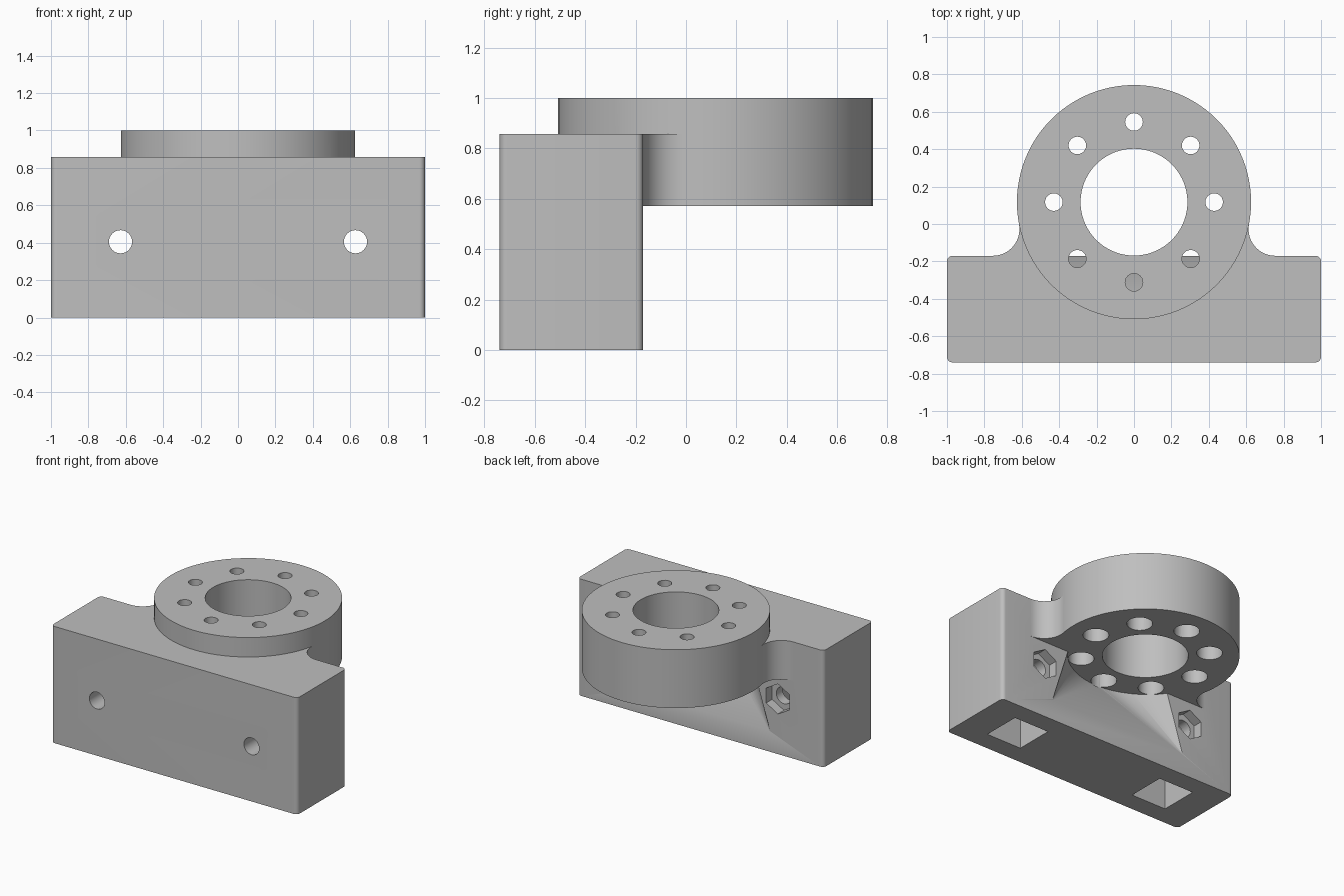
import bpy, bmesh
from math import pi, cos, sin, atan2, sqrt

if "Cube" in bpy.data.objects:
    bpy.data.objects.remove(bpy.data.objects["Cube"])

U = 1 / 7                     # design module
BACK, FRONT = -0.17, -0.74    # block faces along y
RING_Y, RING_R = 0.117, 0.626
RING_Z, BLOCK_TOP = 4 * U, 6 * U
BOLT_X, BOLT_Z = 0.628, 0.405

grey = bpy.data.materials.new("plain grey")
grey.use_nodes = True
grey.diffuse_color = (0.52, 0.52, 0.52, 1)
grey.node_tree.nodes["Principled BSDF"].inputs["Base Color"].default_value = (0.52, 0.52, 0.52, 1)


def finish(name, bm):
    bmesh.ops.recalc_face_normals(bm, faces=bm.faces)
    mesh = bpy.data.meshes.new(name)
    bm.to_mesh(mesh)
    bm.free()
    mesh.materials.append(grey)
    ob = bpy.data.objects.new(name, mesh)
    bpy.context.collection.objects.link(ob)
    return ob


def prism(name, outline, z0, z1):
    """Extrude an xy outline from z0 to z1."""
    bm = bmesh.new()
    face = bm.faces.new([bm.verts.new((x, y, z0)) for x, y in outline])
    new = bmesh.ops.extrude_face_region(bm, geom=[face])["geom"]
    bmesh.ops.translate(bm, vec=(0, 0, z1 - z0),
                        verts=[v for v in new if isinstance(v, bmesh.types.BMVert)])
    return finish(name, bm)


def arc(cx, cy, r, a0, a1, n):
    return [(cx + r * cos(a0 + (a1 - a0) * i / n), cy + r * sin(a0 + (a1 - a0) * i / n))
            for i in range(n + 1)]


def circle(cx, cy, r, n, turn=0.0):
    return arc(cx, cy, r, turn, turn + 2 * pi, n)[:-1]


def box(x0, x1, y0, y1):
    return [(x0, y0), (x1, y0), (x1, y1), (x0, y1)]


def along_y(name, x, z, r, n, y0, y1, turn=0.0):
    """Prism whose axis runs along y."""
    ob = prism(name, circle(x, z, r, n, turn), -y1, -y0)
    for v in ob.data.vertices:
        px, pz, py = v.co
        v.co = (px, -py, pz)
    ob.data.flip_normals()
    bm = bmesh.new()
    bm.from_mesh(ob.data)
    bmesh.ops.recalc_face_normals(bm, faces=bm.faces)
    bm.to_mesh(ob.data)
    bm.free()
    return ob


def combine(target, tool, operation):
    mod = target.modifiers.new(operation, "BOOLEAN")
    mod.operation, mod.solver, mod.object = operation, "EXACT", tool
    bpy.context.view_layer.objects.active = target
    bpy.ops.object.modifier_apply(modifier=mod.name)
    bpy.data.objects.remove(tool)


# Base block with small rounded upright corners
c = 0.03
corners = [(1 - c, BACK - c, 0), (-1 + c, BACK - c, pi / 2),
           (-1 + c, FRONT + c, pi), (1 - c, FRONT + c, 1.5 * pi)]
outline = [p for x, y, a in corners for p in arc(x, y, c, a, a + pi / 2, 6)]
bracket = prism("ring_bracket", outline, 0, BLOCK_TOP)

# Tapered recess in the back, from a straight sill up to the ring underside
bm = bmesh.new()
for z in (RING_Z, RING_Z + 0.03):
    for x, y in circle(0, RING_Y, 0.51, 64):
        bm.verts.new((x, y, z))
for x, y in box(-4 * U, 4 * U, BACK + 0.005, 0.1):
    bm.verts.new((x, y, U))
bmesh.ops.convex_hull(bm, input=bm.verts)
combine(bracket, finish("recess_cutter", bm), "DIFFERENCE")

# Ring body
combine(bracket, prism("ring_body", circle(0, RING_Y, RING_R, 96), RING_Z, 1), "UNION")

# Concave fillets between ring and block
fy = BACK + U
fx = sqrt((RING_R + U) ** 2 - (RING_Y - fy) ** 2)
for side in (-1, 1):
    curve = arc(fx, fy, U, atan2(RING_Y - fy, -fx), 1.5 * pi, 16)
    web = curve + [(fx, BACK - 0.1), (0.4, BACK - 0.1), (0.4, 0.05)]
    combine(bracket, prism("fillet", [(side * x, y) for x, y in web], RING_Z, BLOCK_TOP), "UNION")

# Central bore
combine(bracket, prism("bore_cutter", circle(0, RING_Y, 2 * U, 72), RING_Z - 0.1, 1.1), "DIFFERENCE")

# Eight screw holes, widened from below
for i in range(8):
    a = i * pi / 4
    x, y = 3 * U * cos(a), RING_Y + 3 * U * sin(a)
    combine(bracket, prism("screw_cutter", circle(x, y, 0.047, 24), RING_Z - 0.01, 1.1), "DIFFERENCE")
    combine(bracket, prism("head_cutter", circle(x, y, 0.086, 32), RING_Z - 0.01, BLOCK_TOP), "DIFFERENCE")

# Mounting holes with hexagonal nut seats and square pockets beneath
mid = (BACK + FRONT) / 2
for x in (-BOLT_X, BOLT_X):
    combine(bracket, along_y("bolt_cutter", x, BOLT_Z, 0.062, 32, FRONT - 0.1, BACK + 0.1), "DIFFERENCE")
    combine(bracket, along_y("nut_cutter", x, BOLT_Z, 0.11, 6, BACK - 0.07, BACK + 0.1, pi / 6), "DIFFERENCE")
    combine(bracket, prism("pocket_cutter", box(x - U, x + U, mid - U, mid + U), -0.1, RING_Z), "DIFFERENCE")

# Smooth round walls, crisp edges
bpy.ops.object.select_all(action="DESELECT")
bracket.select_set(True)
bpy.context.view_layer.objects.active = bracket
bpy.ops.object.shade_smooth_by_angle(angle=pi / 6)
